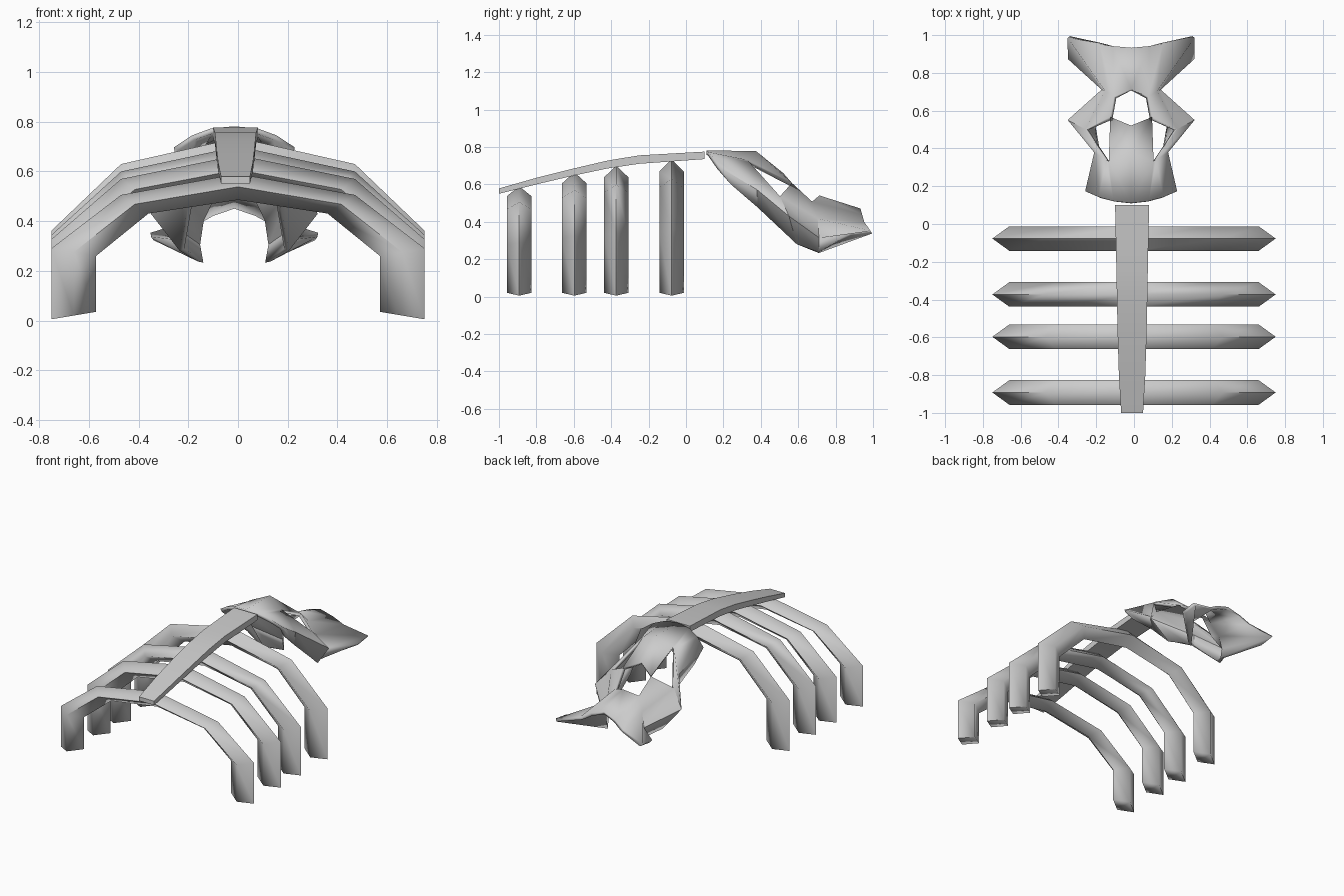
import bpy, math
from mathutils import Vector

if "Cube" in bpy.data.objects:
    bpy.data.objects.remove(bpy.data.objects["Cube"])


def make_object(name, verts, faces, angle):
    mesh = bpy.data.meshes.new(name)
    mesh.from_pydata(verts, [], faces)
    mesh.validate()
    ob = bpy.data.objects.new(name, mesh)
    bpy.context.collection.objects.link(ob)
    bpy.ops.object.select_all(action='DESELECT')
    bpy.context.view_layer.objects.active = ob
    ob.select_set(True)
    bpy.ops.object.mode_set(mode='EDIT')
    bpy.ops.mesh.select_all(action='SELECT')
    bpy.ops.mesh.normals_make_consistent(inside=False)
    bpy.ops.object.mode_set(mode='OBJECT')
    bpy.ops.object.shade_smooth_by_angle(angle=math.radians(angle))
    return ob


def tube(name, rings, angle):
    """Skin a list of four-point rings and cap both ends."""
    verts = [p for ring in rings for p in ring]
    n = len(rings)
    faces = [(4*i + j, 4*i + (j+1) % 4, 4*i + 4 + (j+1) % 4, 4*i + 4 + j)
             for i in range(n - 1) for j in range(4)]
    faces += [(3, 2, 1, 0), tuple(range(4*n - 4, 4*n))]
    return make_object(name, verts, faces, angle)


# Ribs: diamond section arches, each one taller towards the head
OUTER = [(.75, .005), (.75, .29), (.47, .505), (0, .59)]
INNER = [(.57, .035), (.57, .26), (.36, .43), (0, .485)]


def rib(index, y, height):
    k = height / .59
    half = list(zip(OUTER, INNER))
    stations = [((-o[0], o[1]), (-i[0], i[1])) for o, i in half] + half[-2::-1]
    rings = []
    for n, ((ox, oz), (ix, iz)) in enumerate(stations):
        s = 1 if n in (0, len(stations) - 1) else k
        mx, mz = (ox + ix) / 2, (oz + iz) / 2
        rings.append([(ox, y, oz*s), (mx, y + .065, mz*s),
                      (ix, y, iz*s), (mx, y - .065, mz*s)])
    tube(f"rib_{index}", rings, 85)


for n, (y, h) in enumerate([(-.892, .59), (-.597, .665), (-.373, .70), (-.077, .735)]):
    rib(n + 1, y, h)

# Spine: tapering curved bar (y, half width, bottom z, top z)
SPINE = [(-1, .058, .55, .578), (-.8, .07, .60, .635), (-.6, .076, .647, .685),
         (-.42, .08, .685, .727), (-.25, .083, .71, .755), (.1, .09, .735, .775)]
tube("spine", [[(-.01 - w, y, b), (-.01 + w, y, b), (-.01 + w, y, t), (-.01 - w, y, t)]
               for y, w, b, t in SPINE], 40)

# Skull: half shell of cross rows from centre line to lower edge, back to front
ROWS = [
    [(0, .11, .77), (.09, .12, .762), (.165, .14, .735), (.235, .17, .69), (.21, .24, .60)],
    [(0, .37, .768), (.115, .33, .72), (.125, .337, .71), (.185, .38, .57), (.175, .39, .48)],
    [(0, .515, .65), (.105, .56, .60), (.235, .50, .53), (.325, .55, .43), (.21, .59, .285)],
    [(0, .71, .53), (.085, .67, .50), (.13, .70, .41), (.147, .71, .31), (.135, .71, .235)],
    [(0, .93, .46), (.09, .94, .43), (.16, .955, .39), (.33, .99, .345), (.33, .88, .33)],
]
HOLES = {(2, 0), (1, 1)}  # nose and eye openings
cols = len(ROWS[0])
skull_faces = [(r*cols + c, r*cols + c + 1, (r+1)*cols + c + 1, (r+1)*cols + c)
               for r in range(len(ROWS) - 1) for c in range(cols - 1)
               if (r, c) not in HOLES]
skull = make_object("skull", [Vector(p) for row in ROWS for p in row], skull_faces, 45)
skull.location.x = -.015
mirror = skull.modifiers.new("mirror", 'MIRROR')
mirror.use_clip = True
shell = skull.modifiers.new("thickness", 'SOLIDIFY')
shell.thickness = .022
shell.offset = 0
